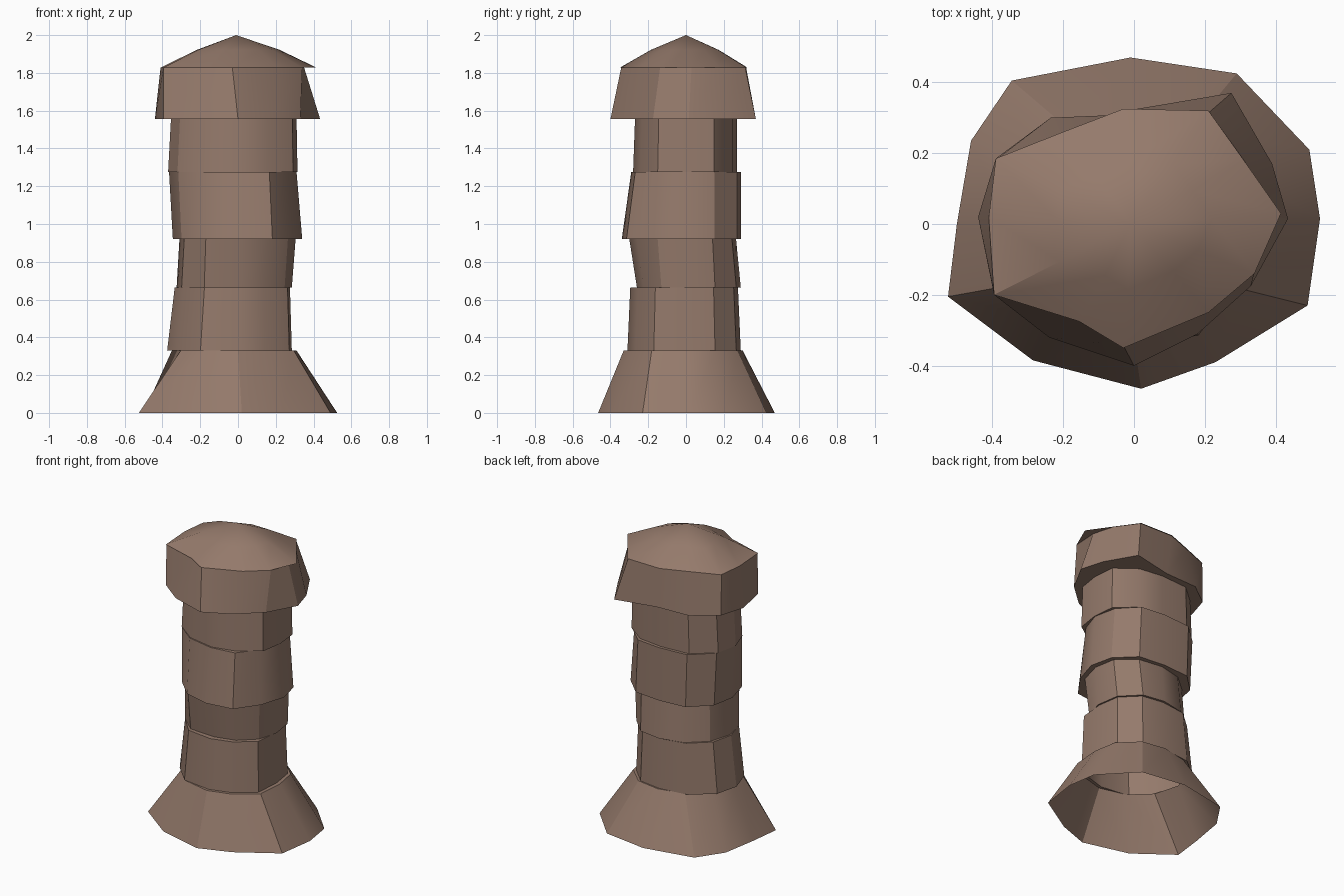
import bpy
import bmesh
from math import cos, sin, radians, pi

SIDES = 12

old_cube = bpy.data.objects.get("Cube")
if old_cube:
    bpy.data.objects.remove(old_cube, do_unlink=True)

# One brown for the whole tower
brown = bpy.data.materials.new("warm brown stone")
brown.use_nodes = True
colour = (0.30, 0.195, 0.148, 1)
brown.diffuse_color = colour
brown.node_tree.nodes["Principled BSDF"].inputs["Base Color"].default_value = colour


def uneven_ring(z, left, right, front, back, bumps):
    """Twelve points round an off-centre oval; bumps scales chosen angles."""
    points = []
    for i in range(SIDES):
        angle = 2 * pi * i / SIDES
        scale = bumps.get(i * 30, 1.0)
        x = cos(angle) * (right if cos(angle) > 0 else left) * scale
        y = sin(angle) * (back if sin(angle) > 0 else front) * scale
        points.append((x, y, z))
    return points


def at_height(outline, z, scale=1.0):
    return [(x * scale, y * scale, z) for x, y in outline]


def loft(name, rings, apex=None):
    """Join successive rings with quads, optionally closing to a peak."""
    bm = bmesh.new()
    loops = [[bm.verts.new(p) for p in ring] for ring in rings]
    for low, high in zip(loops, loops[1:]):
        for i in range(SIDES):
            j = (i + 1) % SIDES
            bm.faces.new((low[i], low[j], high[j], high[i]))
    if apex:
        peak = bm.verts.new(apex)
        for i in range(SIDES):
            bm.faces.new((loops[-1][i], loops[-1][(i + 1) % SIDES], peak))
    mesh = bpy.data.meshes.new(name)
    bm.to_mesh(mesh)
    bm.free()
    mesh.materials.append(brown)
    obj = bpy.data.objects.new(name, mesh)
    bpy.context.collection.objects.link(obj)
    bpy.ops.object.select_all(action='DESELECT')
    obj.select_set(True)
    bpy.context.view_layer.objects.active = obj
    bpy.ops.object.shade_smooth_by_angle(angle=radians(30))


# Rough-hewn outlines, counter-clockwise from +x
foot_outline = [
    (.525, .015), (.495, .21), (.29, .425), (-.01, .47), (-.345, .405), (-.46, .235),
    (-.5, 0), (-.525, -.205), (-.285, -.385), (.02, -.465), (.23, -.39), (.49, -.23)]
hood_outline = [
    (.435, .015), (.39, .17), (.275, .37), (0, .31), (-.235, .3), (-.39, .185),
    (-.44, .02), (-.395, -.2), (-.24, -.32), (0, -.4), (.18, -.31), (.33, -.175)]
eave_outline = [
    (.415, .03), (.31, .18), (.21, .32), (-.03, .325), (-.2, .26), (-.39, .185),
    (-.41, .02), (-.395, -.2), (-.155, -.275), (-.03, -.35), (.21, -.25), (.34, -.14)]

# Flared open foot
foot_top = uneven_ring(.33, .35, .31, .33, .3, {30: 1.05, 60: 1.05, 330: 1.1})
loft("flared_foot", [at_height(foot_outline, 0), foot_top])

# Stacked shaft drums, each with a ledge from the drum below:
# name, heights, then (left, right, front, back) at bottom and top, bumps
drums = [
    ("lower_drum", .33, .665, (.375, .285, .31, .29), (.335, .275, .295, .275),
     {30: 1.06, 60: 1.06, 120: 1.06, 150: 1.04, 240: 1.06, 330: 1.1}),
    ("narrow_drum", .665, .92, (.325, .285, .26, .29), (.31, .305, .3, .265),
     {30: 1.06, 60: 1.06, 210: 1.06, 240: 1.1}),
    ("middle_drum", .92, 1.275, (.345, .34, .34, .29), (.365, .31, .29, .29),
     {30: 1.04, 60: 1.08, 120: 1.1, 150: 1.06, 300: 1.07, 330: .98}),
    ("upper_drum", 1.275, 1.555, (.37, .315, .28, .27), (.355, .31, .27, .27),
     {30: 1.1, 60: 1.06, 120: 1.1, 150: 1.06, 330: 1.07}),
]
below = foot_top
for name, z_low, z_high, bottom, top, bumps in drums:
    top_ring = uneven_ring(z_high, *top, bumps)
    loft(name, [below, uneven_ring(z_low, *bottom, bumps), top_ring])
    below = top_ring

# Overhanging hood with its underside
hood_top = [(min(x, .35), y * .98, 1.828) for x, y in eave_outline]
loft("hood", [below, at_height(hood_outline, 1.555), hood_top])

# Low domed roof with a thin projecting eave
loft("roof", [hood_top, at_height(eave_outline, 1.828), at_height(eave_outline, 1.922, .53)],
     apex=(-.01, 0, 2))
